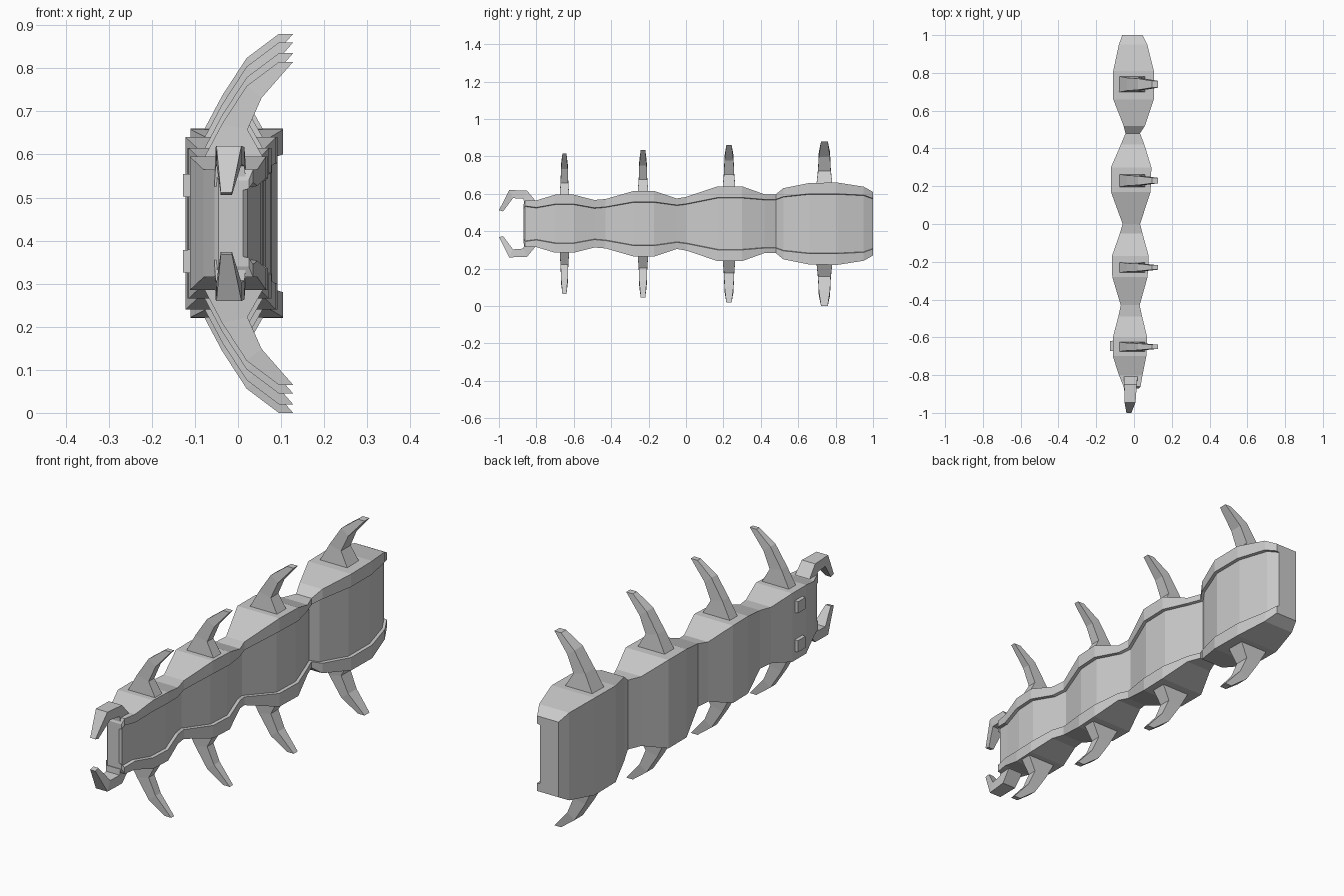
import bpy, bmesh

MID = 0.44  # height of the symmetry plane


def loft(name, rings):
    """Skin a list of equal-length closed rings and cap both ends."""
    bm = bmesh.new()
    vs = [[bm.verts.new(p) for p in r] for r in rings]
    n = len(rings[0])
    for a, b in zip(vs, vs[1:]):
        for i in range(n):
            j = (i + 1) % n
            bm.faces.new((a[i], a[j], b[j], b[i]))
    bm.faces.new(vs[0])
    bm.faces.new(vs[-1])
    bmesh.ops.recalc_face_normals(bm, faces=bm.faces[:])
    me = bpy.data.meshes.new(name)
    bm.to_mesh(me)
    bm.free()
    ob = bpy.data.objects.new(name, me)
    bpy.context.collection.objects.link(ob)
    return ob


# Segmented body: y, back x, belly x, half height, half height of belly panel
stations = [
    (-0.87, -0.045, 0.025, 0.100, 0.080),
    (-0.86, -0.055, 0.035, 0.125, 0.095),
    (-0.80, -0.080, 0.045, 0.125, 0.087),
    (-0.70, -0.112, 0.065, 0.155, 0.105),
    (-0.60, -0.112, 0.070, 0.155, 0.105),
    (-0.49, -0.083, 0.043, 0.127, 0.085),
    (-0.43, -0.070, 0.030, 0.132, 0.090),
    (-0.28, -0.115, 0.072, 0.175, 0.117),
    (-0.17, -0.117, 0.078, 0.175, 0.117),
    (-0.05, -0.075, 0.045, 0.135, 0.100),
    (0.00, -0.060, 0.032, 0.143, 0.106),
    (0.17, -0.122, 0.088, 0.200, 0.140),
    (0.30, -0.122, 0.092, 0.200, 0.140),
    (0.42, -0.070, 0.055, 0.157, 0.130),
    (0.48, -0.045, 0.032, 0.157, 0.130),
    (0.52, -0.055, 0.058, 0.190, 0.145),
    (0.66, -0.110, 0.105, 0.218, 0.160),
    (0.81, -0.110, 0.105, 0.220, 0.160),
    (0.95, -0.080, 0.070, 0.198, 0.153),
    (1.00, -0.062, 0.045, 0.170, 0.135),
]
rings = []
for y, xl, xr, h, hi in stations:
    half = [(xl, h), (xr, h), (xr, hi), (xr - 0.013, hi - 0.003)]
    sec = half + [(x, -z) for x, z in reversed(half)]
    rings.append([(x, y, MID + z) for x, z in sec])
loft("body", rings)

# Hooked legs: y, root half height, tip half height, width factor
legs = [(-0.65, 0.150, 0.375, 0.60), (-0.23, 0.170, 0.395, 0.66),
        (0.23, 0.195, 0.420, 0.80), (0.74, 0.215, 0.44, 1.0)]
# left x, right x, left and right fraction of height, half width in y
leg_profile = [(-0.08, 0.06, 0.0, 0.0, 0.042), (-0.037, 0.022, 0.36, 0.30, 0.034),
               (0.02, 0.055, 0.75, 0.63, 0.030), (0.095, 0.128, 1.0, 1.0, 0.018)]
for k, (y, h0, h1, w) in enumerate(legs, 1):
    for side, s in (("left", 1), ("right", -1)):
        rs = []
        for xa, xb, fa, fb, hw in leg_profile:
            za = MID + s * (h0 + (h1 - h0) * fa)
            zb = MID + s * (h0 + (h1 - h0) * fb)
            d = hw * w
            rs.append([(xa, y - d, za), (xb, y - d, zb), (xb, y + d, zb), (xa, y + d, za)])
        loft(f"{side}_leg_{k}", rs)

# Curved jaws: outer (y, z), inner (y, z), x range
jaw = [((-0.79, 0.105), (-0.865, 0.085), -0.055, 0.020),
       ((-0.85, 0.177), (-0.868, 0.133), -0.052, 0.015),
       ((-0.945, 0.180), (-0.925, 0.137), -0.050, 0.008),
       ((-1.00, 0.072), (-0.978, 0.066), -0.040, -0.014)]
for side, s in (("left", 1), ("right", -1)):
    rs = []
    for (yo, zo), (yi, zi), xa, xb in jaw:
        rs.append([(xa, yo, MID + s * zo), (xb, yo, MID + s * zo),
                   (xb, yi, MID + s * zi), (xa, yi, MID + s * zi)])
    loft(f"{side}_jaw", rs)

# Square eyes on the back of the head
for side, s in (("left", 1), ("right", -1)):
    rs = []
    for x, e in ((-0.095, 0.028), (-0.128, 0.026)):
        rs.append([(x, -0.645 + a * e, MID + s * 0.088 + b * e)
                   for a, b in ((-1, -1), (1, -1), (1, 1), (-1, 1))])
    loft(f"{side}_eye", rs)
